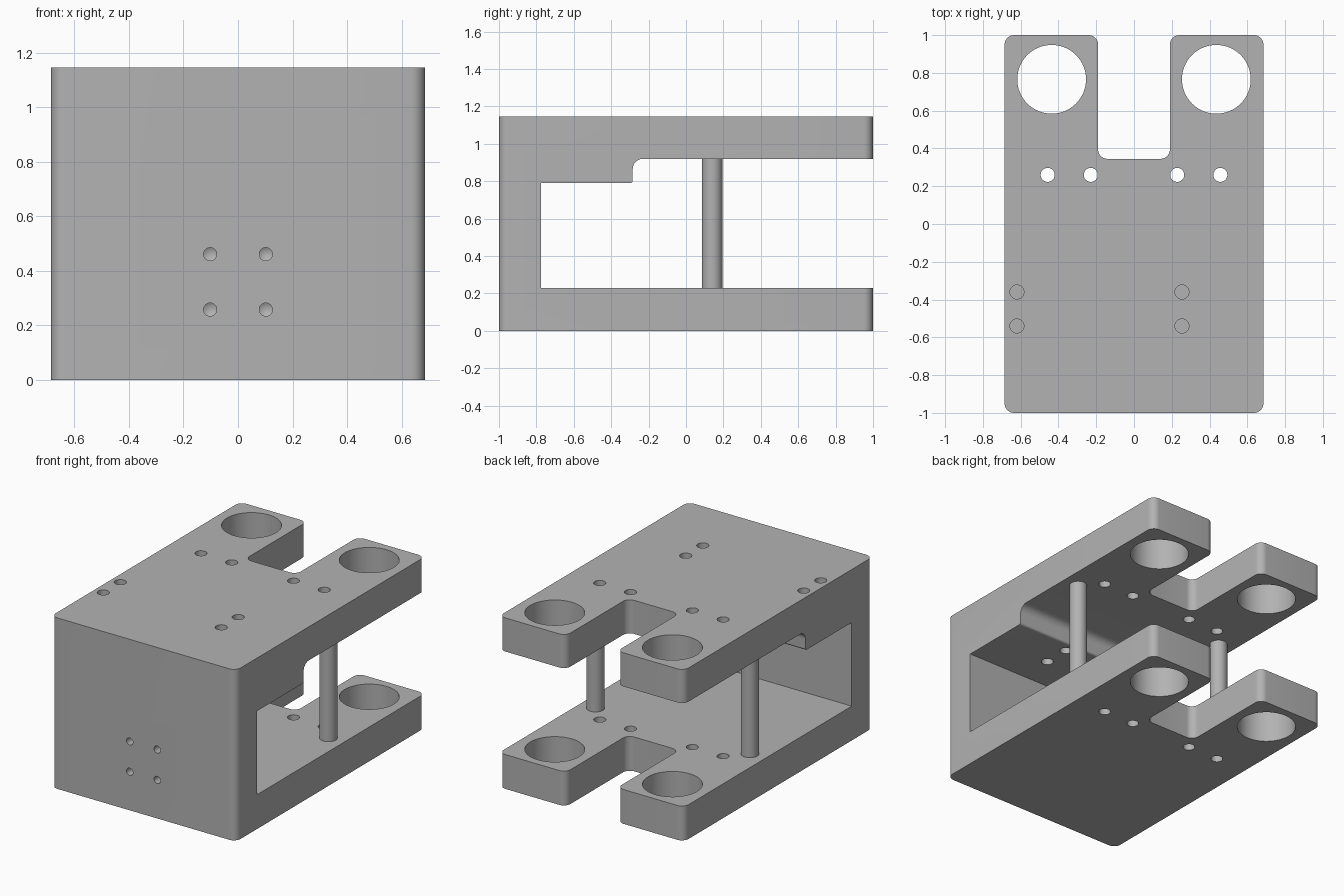
import bpy, bmesh, math
from mathutils import Vector, Matrix

cube = bpy.data.objects.get("Cube")
if cube:
    bpy.data.objects.remove(cube, do_unlink=True)

# One plain grey metal
grey = bpy.data.materials.new("grey metal")
grey.use_nodes = True
grey.diffuse_color = (0.448, 0.448, 0.448, 1)
grey.node_tree.nodes["Principled BSDF"].inputs["Base Color"].default_value = grey.diffuse_color

HEIGHT, HALF_W = 1.145, 0.685
FLOOR, CEILING, STEP = 0.23, 0.92, 0.79


def make_object(name, bm):
    bmesh.ops.recalc_face_normals(bm, faces=bm.faces)
    mesh = bpy.data.meshes.new(name)
    bm.to_mesh(mesh)
    bm.free()
    mesh.materials.append(grey)
    obj = bpy.data.objects.new(name, mesh)
    bpy.context.collection.objects.link(obj)
    return obj


def rounded(corners, steps=10):
    """Fillet right-angled corners given as (a, b, radius)."""
    out = []
    for i, (a, b, r) in enumerate(corners):
        p = Vector((a, b))
        if r == 0:
            out.append(p)
            continue
        u = (Vector(corners[i - 1][:2]) - p).normalized()
        v = (Vector(corners[(i + 1) % len(corners)][:2]) - p).normalized()
        centre = p + (u + v) * r
        for k in range(steps + 1):
            t = math.pi / 2 * k / steps
            out.append(centre - v * r * math.cos(t) - u * r * math.sin(t))
    return out


def extrude(name, points, place, direction):
    bm = bmesh.new()
    face = bm.faces.new([bm.verts.new(place(p)) for p in points])
    new = bmesh.ops.extrude_face_region(bm, geom=[face])["geom"]
    bmesh.ops.translate(bm, vec=direction,
                        verts=[g for g in new if isinstance(g, bmesh.types.BMVert)])
    return make_object(name, bm)


def add_cylinder(bm, x, y, z0, z1, r, sides=48):
    bmesh.ops.create_cone(bm, cap_ends=True, segments=sides, radius1=r, radius2=r,
                          depth=z1 - z0, matrix=Matrix.Translation((x, y, (z0 + z1) / 2)))


def cut(target, cutter):
    cutter.hide_render = True
    mod = target.modifiers.new("cut", "BOOLEAN")
    mod.operation, mod.solver, mod.object = "DIFFERENCE", "EXACT", cutter
    bpy.context.view_layer.objects.active = target
    bpy.ops.object.modifier_apply(modifier=mod.name)
    bpy.data.objects.remove(cutter, do_unlink=True)


def smooth(obj):
    bpy.ops.object.select_all(action="DESELECT")
    obj.select_set(True)
    bpy.context.view_layer.objects.active = obj
    bpy.ops.object.shade_smooth_by_angle(angle=math.radians(30))


# Body: forked outline with rounded corners
half = [(HALF_W, -1, 0.05), (HALF_W, 1, 0.05), (0.19, 1, 0.05), (0.19, 0.345, 0.05)]
outline = rounded(half + [(-x, y, r) for x, y, r in reversed(half)])
body = extrude("clamp_body", outline, lambda p: (p.x, p.y, 0), (0, 0, HEIGHT))

# Side opening with stepped ceiling
opening = rounded([(-0.775, FLOOR, 0), (1.2, FLOOR, 0), (1.2, CEILING, 0),
                   (-0.285, CEILING, 0.055), (-0.285, STEP, 0.015), (-0.775, STEP, 0)])
cut(body, extrude("opening_cutter", opening, lambda p: (-1, p.x, p.y), (2, 0, 0)))

# Vertical holes: through both plates at the back, upper block only at the front
bm = bmesh.new()
for side in (-1, 1):
    add_cylinder(bm, side * 0.436, 0.766, -0.1, 1.3, 0.182, 64)
    for x in (0.229, 0.457):
        add_cylinder(bm, side * x, 0.26, -0.1, 1.3, 0.037)
for x in (-0.62, 0.254):
    for y in (-0.36, -0.54):
        add_cylinder(bm, x, y, 0.6, 1.3, 0.037)
cut(body, make_object("vertical_hole_cutter", bm))

# Blind drilled holes with conical ends in the front wall
bm = bmesh.new()
radius, depth, tip = 0.024, 0.12, 0.014
for x in (-0.102, 0.102):
    for z in (0.258, 0.461):
        rings = [[bm.verts.new((x + radius * math.cos(a), y, z + radius * math.sin(a)))
                  for a in [math.tau * k / 32 for k in range(32)]]
                 for y in (-1.1, -1 + depth)]
        point = bm.verts.new((x, -1 + depth + tip, z))
        bm.faces.new(rings[0])
        for k in range(32):
            n = (k + 1) % 32
            bm.faces.new((rings[0][k], rings[0][n], rings[1][n], rings[1][k]))
            bm.faces.new((rings[1][k], rings[1][n], point))
cut(body, make_object("front_hole_cutter", bm))
smooth(body)

# Posts joining the two plates
for name, x in (("left_post", 0.572), ("right_post", -0.572)):
    bm = bmesh.new()
    add_cylinder(bm, x, 0.14, FLOOR, CEILING, 0.055)
    smooth(make_object(name, bm))
